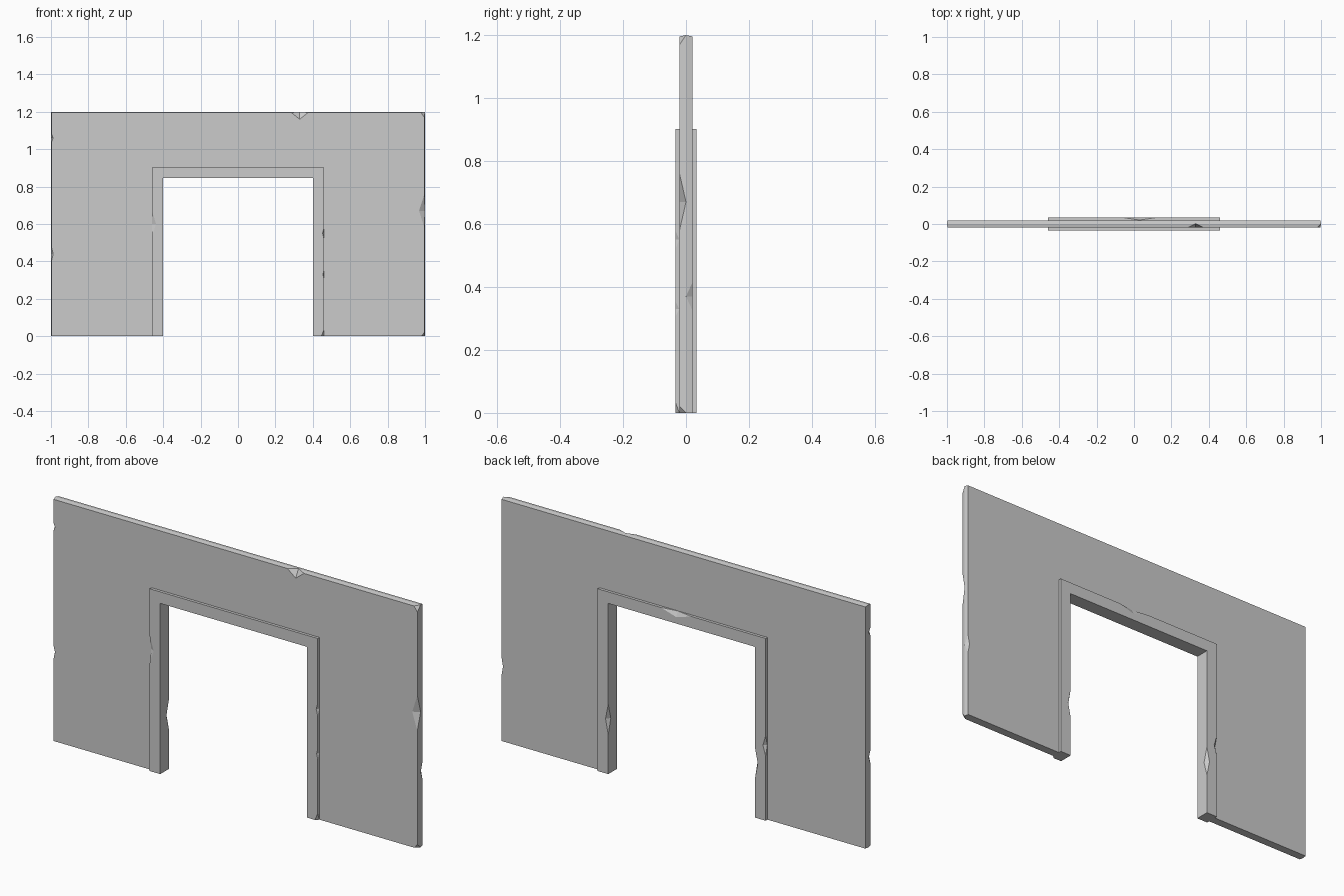
import bpy, bmesh
from mathutils import Vector

if "Cube" in bpy.data.objects:
    bpy.data.objects.remove(bpy.data.objects["Cube"])


def arch(name, half, top, hole, hole_top, rings):
    """Door-shaped slab; rings = (y, inset of the outer rim)."""
    bm = bmesh.new()
    loops = []
    for y, d in rings:
        pts = [(-half + d, 0), (-half + d, top - d), (half - d, top - d), (half - d, 0),
               (hole, 0), (hole, hole_top), (-hole, hole_top), (-hole, 0)]
        loops.append([bm.verts.new((x, y, z)) for x, z in pts])
    bm.faces.new(loops[0])
    bm.faces.new(loops[-1])
    for a, b in zip(loops, loops[1:]):
        for i in range(8):
            j = (i + 1) % 8
            bm.faces.new((a[i], a[j], b[j], b[i]))
    bmesh.ops.recalc_face_normals(bm, faces=bm.faces)
    return make_object(name, bm)


def make_object(name, bm):
    mesh = bpy.data.meshes.new(name)
    bm.to_mesh(mesh)
    bm.free()
    obj = bpy.data.objects.new(name, mesh)
    bpy.context.collection.objects.link(obj)
    return obj


def chip(obj, centre, axis, length, u, v):
    """Knock a notch out of an edge: u and v are depths into its two faces."""
    c, a, u, v = Vector(centre), Vector(axis) * length / 2, Vector(u), Vector(v)
    out = -(u.normalized() + v.normalized()) * 0.01
    bm = bmesh.new()
    for p in (c - a, c + a, c + u, c + v):
        bm.verts.new(p)
        bm.verts.new(p + out)
    bmesh.ops.convex_hull(bm, input=bm.verts)
    bmesh.ops.recalc_face_normals(bm, faces=bm.faces)
    cutter = make_object("chip_cutter", bm)
    cutter.hide_render = True
    mod = obj.modifiers.new("chip", 'BOOLEAN')
    mod.operation = 'DIFFERENCE'
    mod.solver = 'EXACT'
    mod.object = cutter
    bpy.context.view_layer.objects.active = obj
    bpy.ops.object.modifier_apply(modifier=mod.name)
    bpy.data.objects.remove(cutter)


X, Z = (1, 0, 0), (0, 0, 1)

# Wall panel with a slight ridge round its rim
wall = arch("wall", 1.0, 1.2, 0.42, 0.865, [(-0.02, 0.004), (0, 0), (0.02, 0.004)])
# Raised door surround
frame = arch("door_frame", 0.46, 0.902, 0.402, 0.845, [(-0.034, 0), (0.034, 0)])

# Chips in the wall's top edge
chip(wall, (0.33, -0.02, 1.2), X, 0.1, (0, 0, -0.04), (0, 0.022, 0))
# Chips down the wall's sides: side, front/back, height, length, depth
for s, f, z, length, d in [(1, -1, 0.67, 0.2, 0.032), (1, 1, 0.37, 0.13, 0.012),
                           (-1, -1, 1.06, 0.06, 0.012), (-1, -1, 0.44, 0.1, 0.012),
                           (1, -1, 1.2, 0.07, 0.025), (1, -1, 0.0, 0.05, 0.02)]:
    chip(wall, (s, f * 0.02, z), Z, length, (-s * d, 0, 0), (0, -f * 0.02, 0))

# Chips on the surround's outer edges
for s, f, z, length, d in [(-1, -1, 0.6, 0.14, 0.022), (1, -1, 0.55, 0.06, 0.008),
                           (1, -1, 0.33, 0.05, 0.006), (1, -1, 0.0, 0.07, 0.015),
                           (-1, 1, 0.37, 0.1, 0.015)]:
    chip(frame, (s * 0.46, f * 0.034, z), Z, length, (-s * d, 0, 0), (0, -f * 0.013, 0))
# Chips on the inner back edges of the jambs
for s, z in ((1, 0.27), (-1, 0.27)):
    chip(frame, (s * 0.402, 0.034, z), Z, 0.15, (s * 0.015, 0, 0), (0, -0.02, 0))
# Chip on the lintel's back top edge
chip(frame, (0.03, 0.034, 0.902), X, 0.17, (0, 0, -0.025), (0, -0.013, 0))
